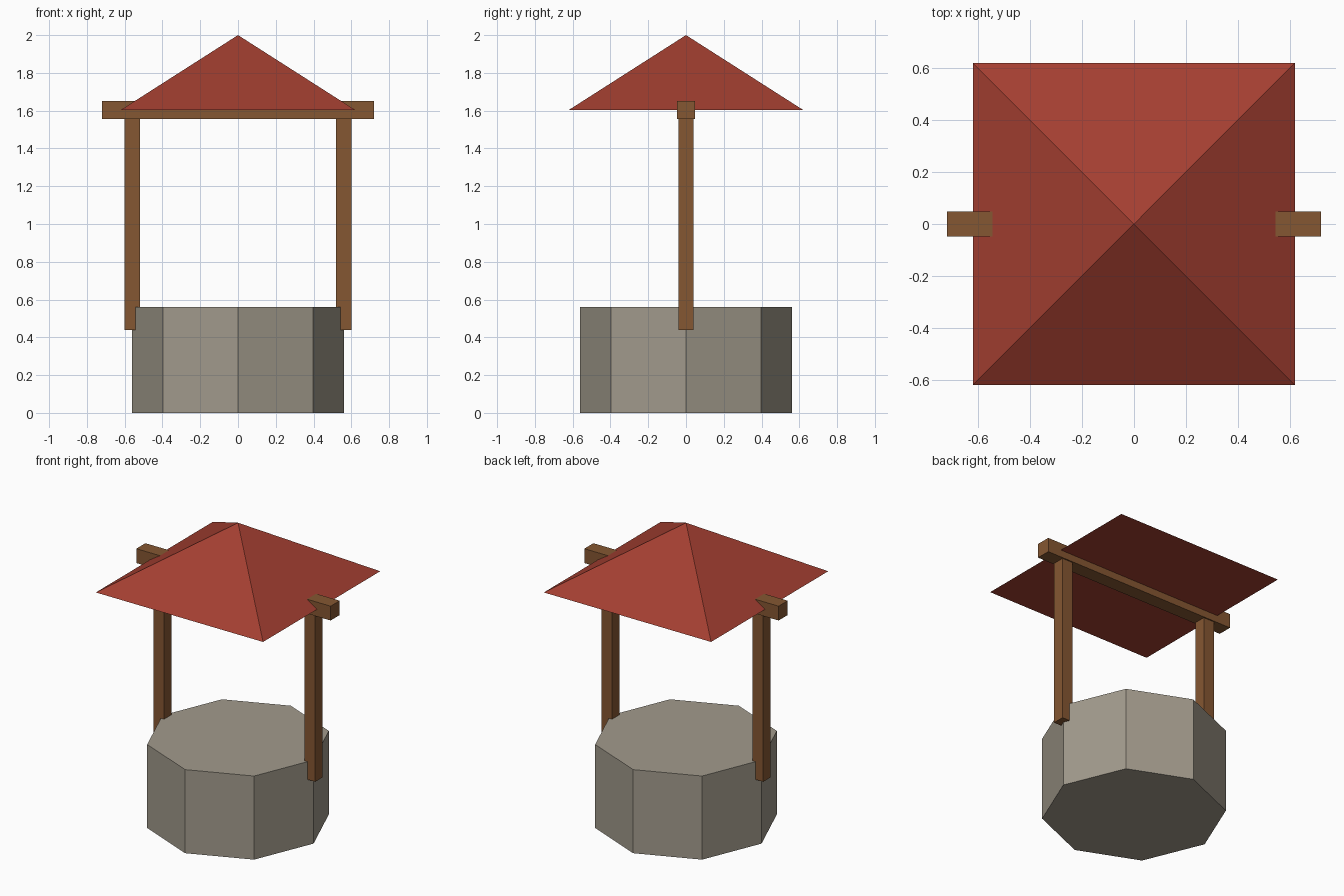
import bpy
import math

default = bpy.data.objects.get("Cube")
if default:
    bpy.data.objects.remove(default, do_unlink=True)


def make_material(name, rgb):
    mat = bpy.data.materials.new(name)
    mat.use_nodes = True
    colour = (*rgb, 1.0)
    mat.diffuse_color = colour
    bsdf = next(n for n in mat.node_tree.nodes if n.type == "BSDF_PRINCIPLED")
    bsdf.inputs["Base Color"].default_value = colour
    bsdf.inputs["Roughness"].default_value = 0.9
    return mat


stone = make_material("grey stone", (0.36, 0.325, 0.262))
wood = make_material("brown wood", (0.235, 0.095, 0.032))
tile = make_material("red roof", (0.37, 0.05, 0.031))


def finish(name, mat):
    obj = bpy.context.object
    obj.name = obj.data.name = name
    obj.data.materials.clear()
    obj.data.materials.append(mat)
    return obj


def box(name, mat, centre, size):
    bpy.ops.mesh.primitive_cube_add(size=1, location=centre)
    obj = finish(name, mat)
    obj.scale = size
    bpy.ops.object.transform_apply(location=False, rotation=False, scale=True)
    return obj


# Eight-sided stone base, corners on the axes
base_height = 0.56
bpy.ops.mesh.primitive_cylinder_add(vertices=8, radius=0.56, depth=base_height,
                                    location=(0, 0, base_height / 2))
finish("well_base", stone)

# Two posts set into the side corners of the base
post_bottom, post_top = 0.44, 1.56
for side, sign in (("left", 1), ("right", -1)):
    box(f"{side}_post", wood,
        (sign * 0.56, 0, (post_bottom + post_top) / 2),
        (0.08, 0.08, post_top - post_bottom))

# Cross beam resting on the posts
box("cross_beam", wood, (0, 0, 1.604), (1.44, 0.096, 0.096))

# Closed four-sided pyramid roof
eaves, peak, half_width = 1.604, 2.0, 0.62
bpy.ops.mesh.primitive_cone_add(vertices=4, radius1=half_width * math.sqrt(2),
                                radius2=0, depth=peak - eaves,
                                location=(0, 0, (eaves + peak) / 2),
                                rotation=(0, 0, math.pi / 4))
finish("roof", tile)
bpy.ops.object.transform_apply(location=False, rotation=True, scale=False)
